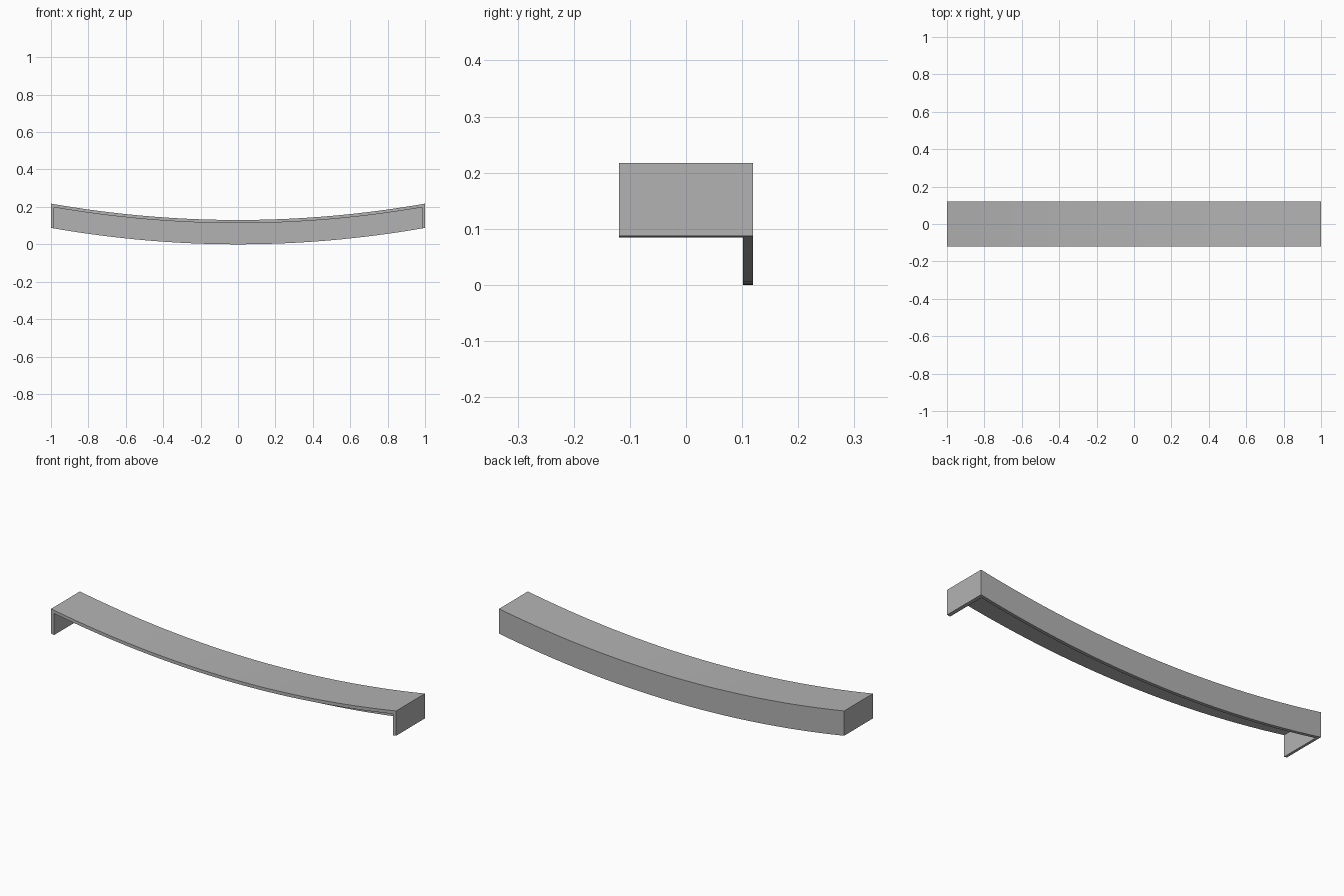
import bpy, bmesh

if "Cube" in bpy.data.objects:
    bpy.data.objects.remove(bpy.data.objects["Cube"])

HEIGHT, RISE, WALL, HALF_Y = 0.13, 0.0875, 0.017, 0.119

grey = bpy.data.materials.new("light grey")
grey.diffuse_color = (0.45, 0.45, 0.45, 1)
grey.use_nodes = True
grey.node_tree.nodes["Principled BSDF"].inputs["Base Color"].default_value = grey.diffuse_color


def swept_bar(name, x0, x1, y0, y1, z0, z1, steps):
    """Rectangular section carried along a shallow upward curve."""
    bm = bmesh.new()
    rings = []
    for i in range(steps + 1):
        x = x0 + (x1 - x0) * i / steps
        lift = RISE * x * x
        rings.append([bm.verts.new((x, y, z + lift))
                      for y, z in ((y0, z0), (y1, z0), (y1, z1), (y0, z1))])
    for a, b in zip(rings, rings[1:]):
        for k in range(4):
            n = (k + 1) % 4
            bm.faces.new((a[k], a[n], b[n], b[k]))
    bm.faces.new(rings[0])
    bm.faces.new(rings[-1])
    bmesh.ops.recalc_face_normals(bm, faces=bm.faces)
    mesh = bpy.data.meshes.new(name)
    bm.to_mesh(mesh)
    bm.free()
    mesh.materials.append(grey)
    obj = bpy.data.objects.new(name, mesh)
    bpy.context.collection.objects.link(obj)
    bpy.context.view_layer.objects.active = obj
    obj.select_set(True)
    bpy.ops.object.shade_smooth_by_angle()
    obj.select_set(False)


# Curved top sheet
swept_bar("top_panel", -1, 1, -HALF_Y, HALF_Y, HEIGHT - WALL, HEIGHT, 32)
# Curved wall along the back, under the sheet
swept_bar("back_wall", -1, 1, HALF_Y - WALL, HALF_Y, 0, HEIGHT - WALL, 32)
# Closing walls at both ends, meeting the back wall
for side, name in ((-1, "left_end_wall"), (1, "right_end_wall")):
    swept_bar(name, side * (1 - WALL), side, -HALF_Y, HALF_Y - WALL,
              0, HEIGHT - WALL, 1)
